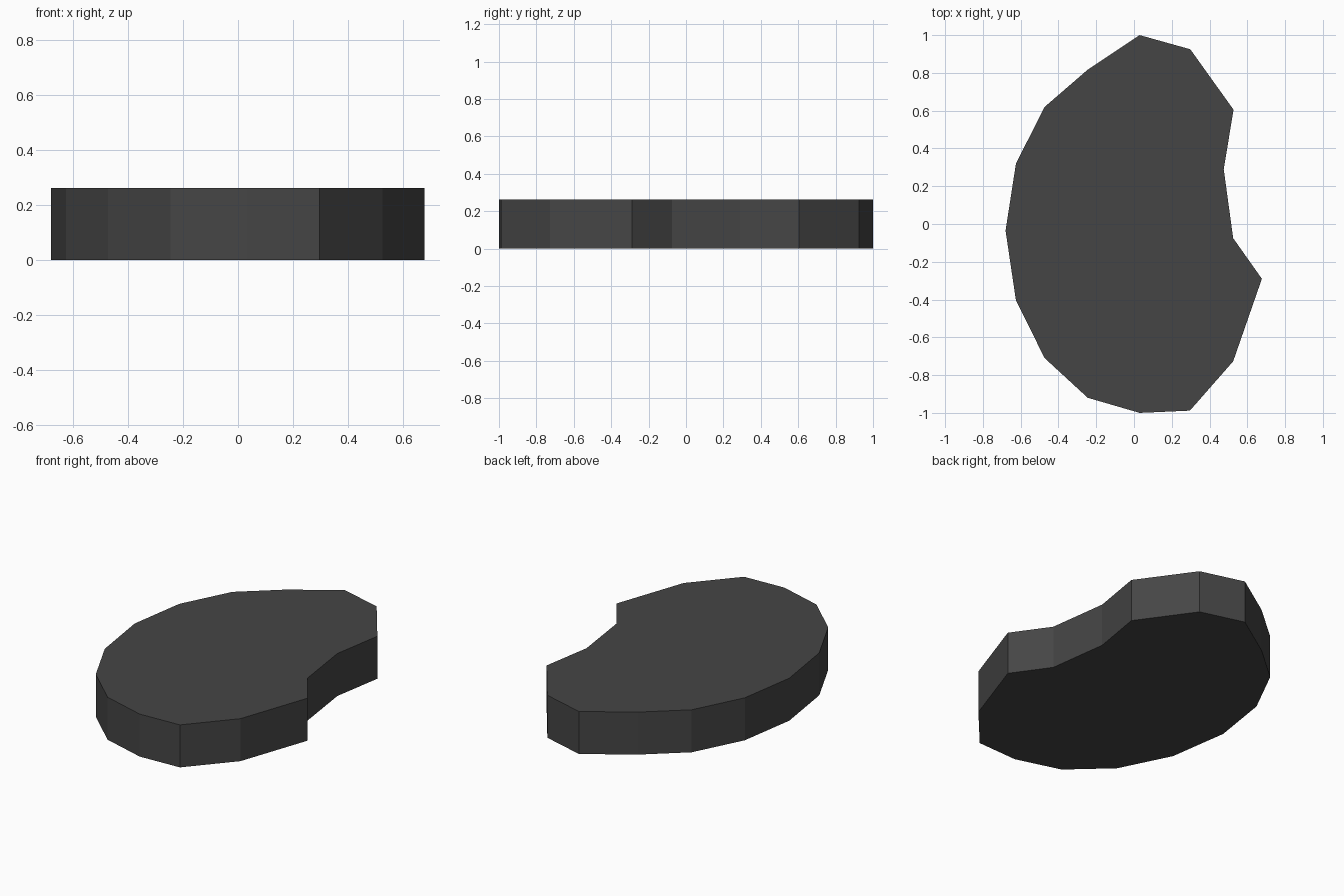
import bpy, bmesh

if "Cube" in bpy.data.objects:
    bpy.data.objects.remove(bpy.data.objects["Cube"])

HEIGHT = 0.262

# Kidney-shaped outline, counter-clockwise seen from above
outline = [
    (0.03, 1.0), (-0.245, 0.817), (-0.473, 0.62), (-0.625, 0.32),
    (-0.68, -0.035), (-0.625, -0.405), (-0.473, -0.71), (-0.245, -0.92),
    (0.03, -1.0), (0.296, -0.988), (0.525, -0.727), (0.677, -0.29),
    (0.525, -0.075), (0.475, 0.29), (0.527, 0.605), (0.298, 0.925),
]

# One dark grey colour
grey = bpy.data.materials.new("dark grey")
grey.diffuse_color = (0.06, 0.06, 0.06, 1)
grey.use_nodes = True
grey.node_tree.nodes["Principled BSDF"].inputs["Base Color"].default_value = grey.diffuse_color

# Slab: outline face extruded upwards, flat shaded
bm = bmesh.new()
base = bm.faces.new([bm.verts.new((x, y, 0)) for x, y in outline])
top = bmesh.ops.extrude_face_region(bm, geom=[base], use_keep_orig=True)["geom"]
bmesh.ops.translate(bm, vec=(0, 0, HEIGHT),
                    verts=[v for v in top if isinstance(v, bmesh.types.BMVert)])
bmesh.ops.recalc_face_normals(bm, faces=bm.faces)

mesh = bpy.data.meshes.new("kidney_slab")
bm.to_mesh(mesh)
bm.free()
mesh.materials.append(grey)
slab = bpy.data.objects.new("kidney_slab", mesh)
bpy.context.collection.objects.link(slab)
